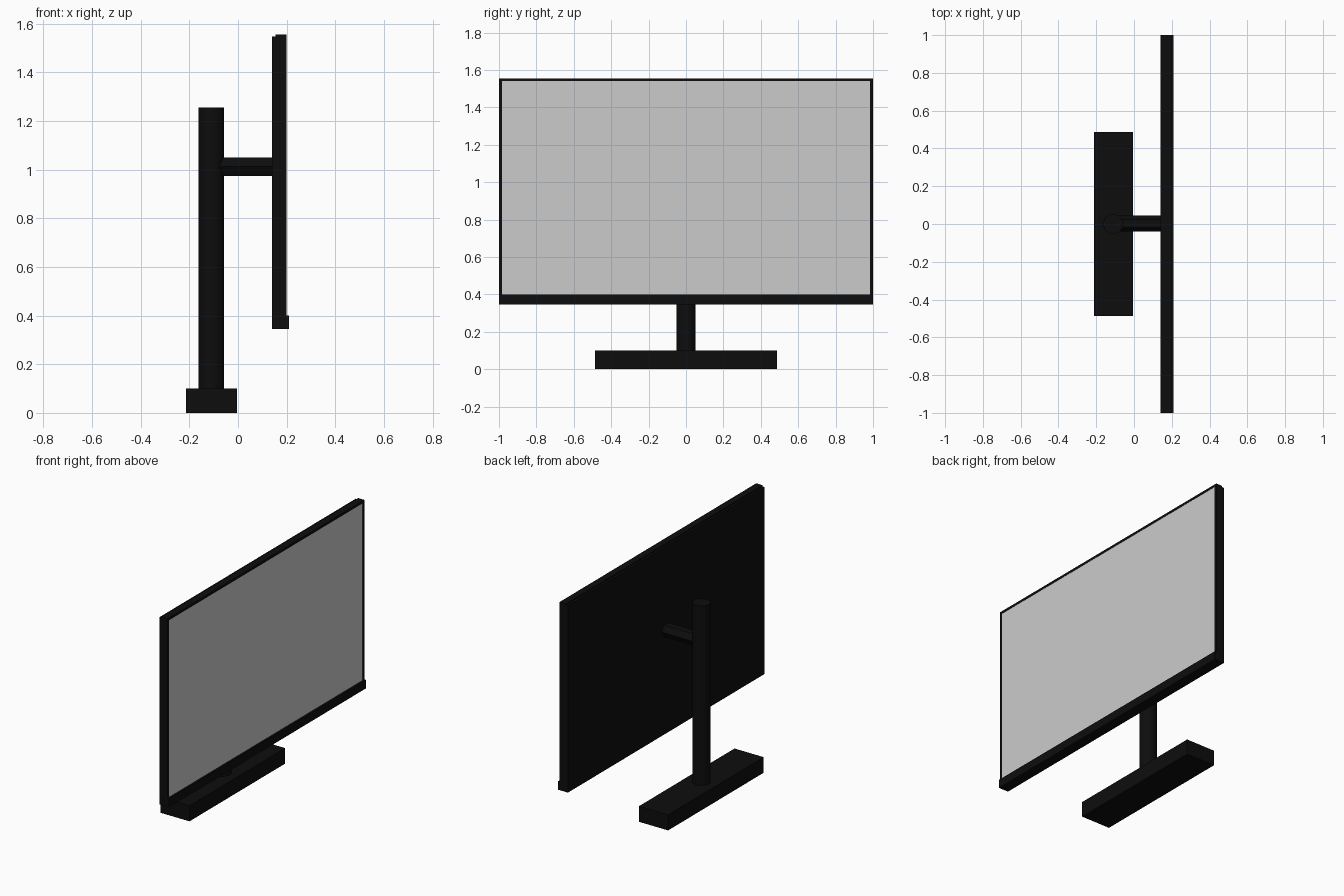
import bpy
from math import pi

if "Cube" in bpy.data.objects:
    bpy.data.objects.remove(bpy.data.objects["Cube"])

black = bpy.data.materials.new("black_plastic")
black.diffuse_color = (0.004, 0.004, 0.004, 1)
black.use_nodes = True
black.node_tree.nodes["Principled BSDF"].inputs["Base Color"].default_value = black.diffuse_color


def box(name, x, y, z, mat=black):
    """Box from (min, max) ranges on each axis."""
    bpy.ops.mesh.primitive_cube_add(
        size=1, location=[(r[0] + r[1]) / 2 for r in (x, y, z)])
    ob = bpy.context.object
    ob.name = name
    ob.scale = [r[1] - r[0] for r in (x, y, z)]
    bpy.ops.object.transform_apply(location=False, rotation=False, scale=True)
    if mat:
        ob.data.materials.append(mat)
    return ob


def rod(name, sides, radius, length, loc, rot=(0, 0, 0)):
    bpy.ops.mesh.primitive_cylinder_add(
        vertices=sides, radius=radius, depth=length, location=loc, rotation=rot)
    ob = bpy.context.object
    ob.name = name
    ob.data.materials.append(black)
    return ob


# Stand: foot, round column, hexagonal arm with a corner pointing up
box("base", (-0.213, -0.005), (-0.486, 0.486), (0, 0.1))
rod("column", 32, 0.052, 1.165, (-0.11, 0, 0.6725))
bpy.ops.object.shade_smooth_by_angle()
rod("arm", 6, 0.043, 0.26, (0.02, 0.002, 1.012), (0, pi / 2, 0))

# Rear cover, slightly lower than the frame
box("back_cover", (0.14, 0.157), (-0.998, 0.998), (0.347, 1.548))

# Frame bars around the screen
front = (0.155, 0.2)
box("top_bezel", front, (-1, 1), (1.54, 1.555))
for name, s in (("left_bezel", -1), ("right_bezel", 1)):
    box(name, front, sorted((s * 0.985, s)), (0.4, 1.54))
box("bottom_bezel", (0.14, 0.21), (-1, 1), (0.345, 0.4))

# Screen, left plain grey
box("screen", (0.16, 0.198), (-0.985, 0.985), (0.4, 1.54), None)
